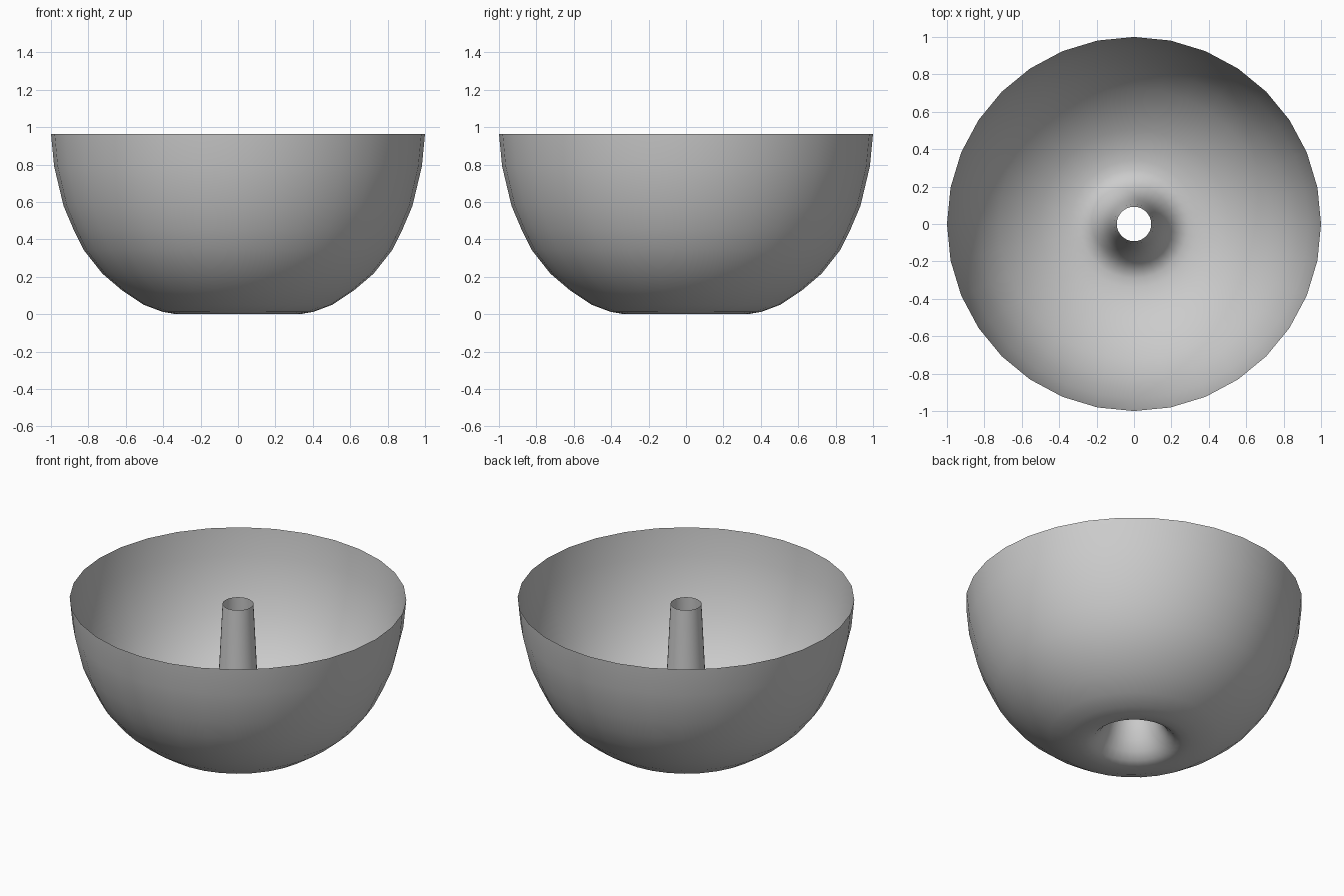
import bpy, bmesh, math

if "Cube" in bpy.data.objects:
    bpy.data.objects.remove(bpy.data.objects["Cube"])

SIDES = 32

# Half section (radius, height): outer rim, down the bowl, under the base, up the centre tube
profile = [
    (1.0, 0.965), (0.983, 0.79), (0.933, 0.58), (0.88, 0.455), (0.826, 0.345),
    (0.725, 0.217), (0.618, 0.126), (0.505, 0.051), (0.404, 0.013),
    (0.34, 0.002), (0.29, 0.0), (0.245, 0.015), (0.205, 0.055),
    (0.17, 0.115), (0.145, 0.2), (0.13, 0.3), (0.113, 0.5), (0.092, 0.93),
]


def lathe(name, points, sides):
    """Open surface of revolution around z."""
    bm = bmesh.new()
    rings = []
    for r, z in points:
        rings.append([bm.verts.new((r * math.cos(2 * math.pi * i / sides),
                                    r * math.sin(2 * math.pi * i / sides), z))
                      for i in range(sides)])
    for upper, lower in zip(rings, rings[1:]):
        for i in range(sides):
            j = (i + 1) % sides
            face = bm.faces.new((upper[i], lower[i], lower[j], upper[j]))
            face.smooth = True
    mesh = bpy.data.meshes.new(name)
    bm.to_mesh(mesh)
    bm.free()
    obj = bpy.data.objects.new(name, mesh)
    bpy.context.collection.objects.link(obj)
    return obj


# Thin ring-cake mould with a hollow centre tube
lathe("cake_mould", profile, SIDES)
